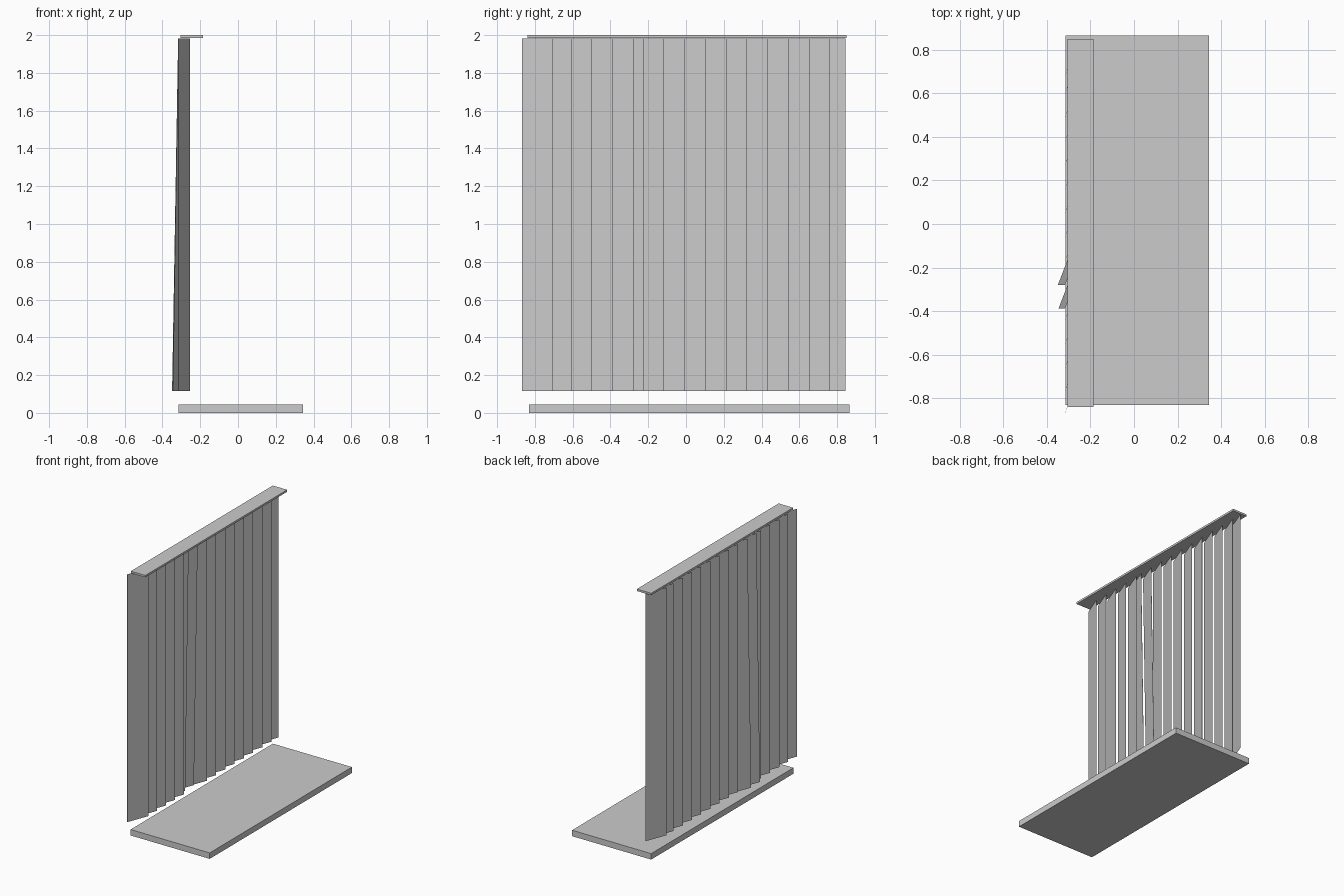
import bpy, bmesh

if "Cube" in bpy.data.objects:
    bpy.data.objects.remove(bpy.data.objects["Cube"])


def prism(name, bottom, top, z0, z1):
    """Solid between two four-point outlines at heights z0 and z1."""
    bm = bmesh.new()
    lo = [bm.verts.new((x, y, z0)) for x, y in bottom]
    hi = [bm.verts.new((x, y, z1)) for x, y in top]
    bm.faces.new(lo[::-1])
    bm.faces.new(hi)
    for i in range(4):
        j = (i + 1) % 4
        bm.faces.new((lo[i], lo[j], hi[j], hi[i]))
    bmesh.ops.recalc_face_normals(bm, faces=bm.faces)
    me = bpy.data.meshes.new(name)
    bm.to_mesh(me)
    bm.free()
    ob = bpy.data.objects.new(name, me)
    bpy.context.collection.objects.link(ob)
    return ob


def box(name, x0, x1, y0, y1, z0, z1):
    outline = [(x0, y0), (x1, y0), (x1, y1), (x0, y1)]
    return prism(name, outline, outline, z0, z1)


# Floor slab and head rail
box("floor_slab", -0.315, 0.345, -0.83, 0.865, 0.0, 0.045)
box("head_rail", -0.305, -0.185, -0.84, 0.85, 1.985, 2.0)

# Overlapping vertical blind slats, two of them swinging outwards at the bottom
DX, DY, T = 0.062, 0.162, 0.001
inner_edges = [-0.706, -0.603, -0.498, -0.388, -0.278, -0.225, -0.117, -0.007,
               0.103, 0.214, 0.324, 0.433, 0.543, 0.653, 0.762, 0.845]
swing = {5: -0.029, 6: -0.032}


def slat_outline(edge, shift):
    x0, x1 = -0.317 + shift, -0.317 + DX + shift
    y0, y1 = edge - DY, edge
    return [(x0, y0), (x0 + T, y0), (x1 + T, y1), (x1, y1)]


for i, edge in enumerate(inner_edges):
    prism(f"blind_slat_{i + 1}", slat_outline(edge, swing.get(i, 0.0)),
          slat_outline(edge, 0.0), 0.115, 1.983)
